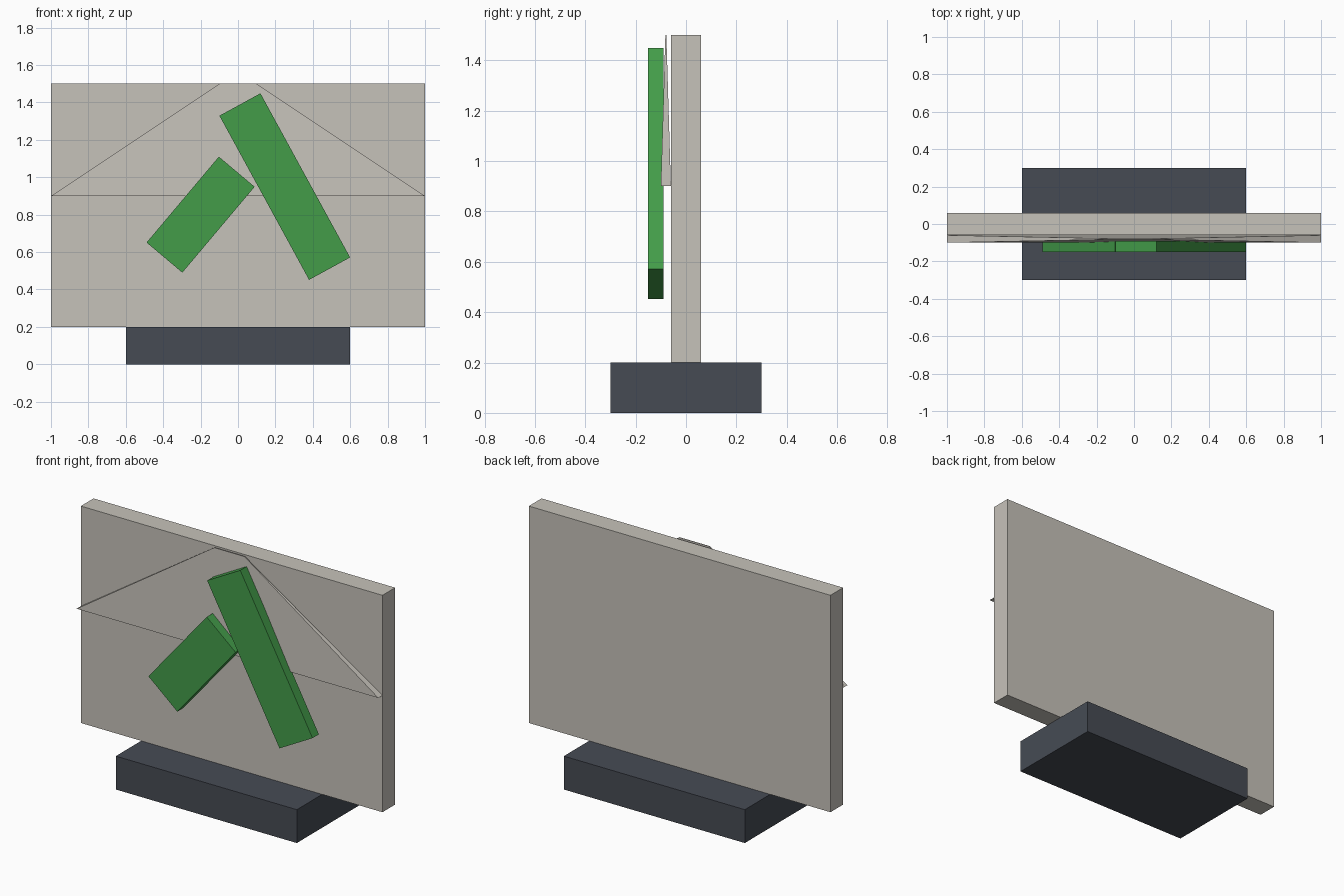
import bpy, bmesh
from mathutils import Matrix

if "Cube" in bpy.data.objects:
    bpy.data.objects.remove(bpy.data.objects["Cube"])


def material(name, srgb):
    m = bpy.data.materials.new(name)
    m.diffuse_color = [((c / 255 + 0.055) / 1.055) ** 2.4 for c in srgb] + [1]
    m.use_nodes = True
    m.node_tree.nodes["Principled BSDF"].inputs["Base Color"].default_value = m.diffuse_color
    return m


stone = material("warm grey", (198, 194, 186))
green = material("green", (67, 156, 73))
slate = material("slate", (70, 75, 84))


def box(name, size, centre, mat, angle=0, top_scale=1):
    """Box turned about y, with its top face optionally tapered."""
    bm = bmesh.new()
    bmesh.ops.create_cube(bm, size=1)
    for v in bm.verts:
        if v.co.z > 0:
            v.co.x *= top_scale
            v.co.y *= top_scale
    bmesh.ops.scale(bm, vec=size, verts=bm.verts)
    bmesh.ops.transform(bm, matrix=Matrix.Rotation(angle, 4, 'Y'), verts=bm.verts)
    mesh = bpy.data.meshes.new(name)
    bm.to_mesh(mesh)
    bm.free()
    mesh.materials.append(mat)
    ob = bpy.data.objects.new(name, mesh)
    ob.location = centre
    bpy.context.collection.objects.link(ob)


# Foot and upright board
box("base", (1.2, 0.6, 0.2), (0, 0, 0.1), slate)
box("panel", (2, 0.12, 1.3), (0, 0, 0.85), stone)

# Thin tapered plate on the front of the board
box("tapered_plate", (2, 0.04, 0.6), (0, -0.08, 1.2), stone, top_scale=0.1)

# Slanted raised bars
box("long_bar", (0.25, 0.06, 1.0), (0.25, -0.12, 0.95), green, angle=-0.5)
box("short_bar", (0.25, 0.06, 0.6), (-0.2, -0.12, 0.8), green, angle=0.7)
